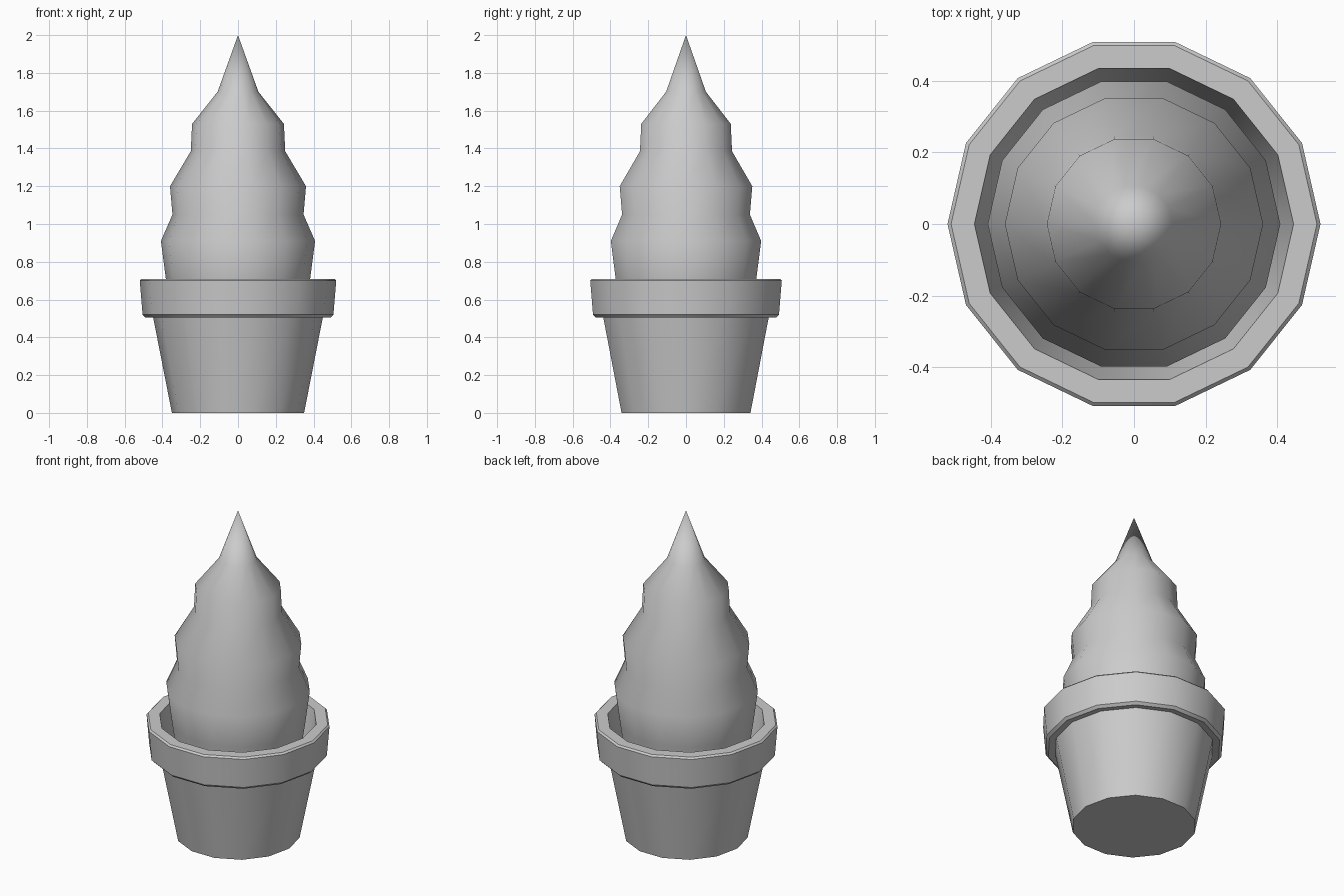
import bpy, bmesh
from math import cos, sin, pi, radians

if "Cube" in bpy.data.objects:
    bpy.data.objects.remove(bpy.data.objects["Cube"])

SIDES = 14


def lathe(name, profile, angle):
    """Revolve (radius, z) points around z; zero radius makes a pole."""
    bm = bmesh.new()
    rings = []
    for r, z in profile:
        n = SIDES if r > 0 else 1
        rings.append([bm.verts.new((r * cos(2 * pi * i / SIDES),
                                    r * sin(2 * pi * i / SIDES), z)) for i in range(n)])
    for a, b in zip(rings, rings[1:]):
        for i in range(SIDES):
            j = (i + 1) % SIDES
            if len(a) == 1:
                bm.faces.new((a[0], b[j], b[i]))
            elif len(b) == 1:
                bm.faces.new((a[i], a[j], b[0]))
            else:
                bm.faces.new((a[i], a[j], b[j], b[i]))
    bmesh.ops.recalc_face_normals(bm, faces=bm.faces)
    mesh = bpy.data.meshes.new(name)
    bm.to_mesh(mesh)
    bm.free()
    obj = bpy.data.objects.new(name, mesh)
    bpy.context.collection.objects.link(obj)
    bpy.ops.object.select_all(action='DESELECT')
    obj.select_set(True)
    bpy.context.view_layer.objects.active = obj
    bpy.ops.object.shade_smooth_by_angle(angle=radians(angle))
    return obj


# Tapered pot with a thick rim, hollow down to the soil
lathe("pot", [(0, 0), (0.35, 0), (0.45, 0.51), (0.49, 0.505), (0.505, 0.52),
              (0.52, 0.70), (0.51, 0.71), (0.445, 0.71), (0.403, 0.5), (0, 0.5)], 35)

# Tiered conical shrub rising from the soil
lathe("shrub", [(0.35, 0.5), (0.382, 0.71), (0.408, 0.91), (0.347, 1.05),
                (0.36, 1.20), (0.25, 1.385), (0.243, 1.53), (0.108, 1.70),
                (0, 2.0)], 60)
